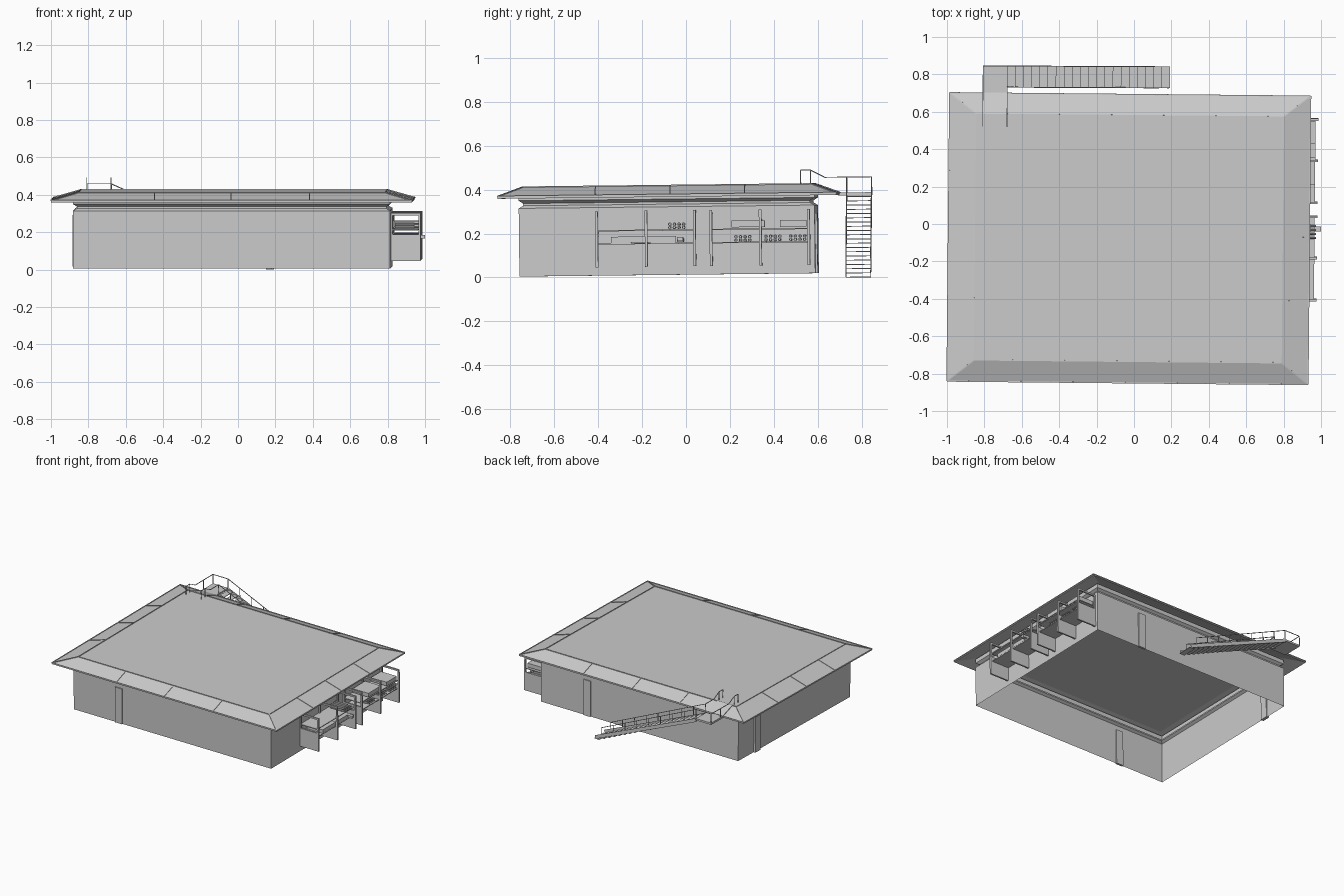
import bpy, bmesh, math
from mathutils import Matrix, Vector

if "Cube" in bpy.data.objects:
    bpy.data.objects.remove(bpy.data.objects["Cube"])

# The whole building leans and turns very slightly about its centre
C = Vector((-0.0275, -0.075, 0))
T = (Matrix.Translation(C) @ Matrix.Rotation(math.radians(-0.55), 4, 'Z')
     @ Matrix.Rotation(math.radians(0.65), 4, 'X') @ Matrix.Translation(-C))


def finish(name, bm):
    bm.transform(T)
    me = bpy.data.meshes.new(name)
    bm.to_mesh(me)
    bm.free()
    ob = bpy.data.objects.new(name, me)
    bpy.context.collection.objects.link(ob)
    return ob


def add_box(bm, x0, x1, y0, y1, z0, z1):
    m = (Matrix.Translation(((x0 + x1) / 2, (y0 + y1) / 2, (z0 + z1) / 2))
         @ Matrix.Diagonal((x1 - x0, y1 - y0, z1 - z0, 1)))
    bmesh.ops.create_cube(bm, size=1, matrix=m)


def add_bar(bm, a, b, w=0.004, h=None):
    """Straight square bar from a to b"""
    a, b = Vector(a), Vector(b)
    d = b - a
    m = (Matrix.Translation((a + b) / 2) @ d.to_track_quat('X', 'Z').to_matrix().to_4x4()
         @ Matrix.Diagonal((d.length, w, h or w, 1)))
    bmesh.ops.create_cube(bm, size=1, matrix=m)


def add_path(bm, pts, w=0.004):
    for a, b in zip(pts, pts[1:]):
        add_bar(bm, a, b, w)


def box(name, *dims):
    bm = bmesh.new()
    add_box(bm, *dims)
    return finish(name, bm)


def corners(rect, z):
    x0, x1, y0, y1 = rect
    return [Vector(p) for p in ((x0, y0, z), (x1, y0, z), (x1, y1, z), (x0, y1, z))]


def loft(name, rings, caps=False):
    """Skin a stack of rectangles (rect, z)"""
    bm = bmesh.new()
    vs = [[bm.verts.new(p) for p in corners(r, z)] for r, z in rings]
    for a, b in zip(vs, vs[1:]):
        for i in range(4):
            j = (i + 1) % 4
            bm.faces.new((a[i], a[j], b[j], b[i]))
    if caps:
        bm.faces.new(vs[0][::-1])
        bm.faces.new(vs[-1])
    return finish(name, bm)


def inset(r, d):
    return (r[0] + d, r[1] - d, r[2] + d, r[3] - d)


# Open-bottomed walls with a grooved cornice
WALL = (-0.875, 0.82, -0.75, 0.597)
loft("walls", [(inset(WALL, d), z) for d, z in
               ((0, .012), (0, .322), (.02, .334), (.02, .344), (0, .357), (0, .388))])

# Roof with sloping overhang
EAVE = (-0.9925, 0.9375, -0.845, 0.697)
FLAT = (-0.847, 0.793, -0.73, 0.585)
loft("roof", [(FLAT, .405), (EAVE, .367), (EAVE, .376), (FLAT, .418)], caps=True)

# Ribs, hips and edge trim of the overhang
bm = bmesh.new()
eave, flat = corners(EAVE, .377), corners(FLAT, .419)
for i in range(4):
    j = (i + 1) % 4
    add_bar(bm, eave[i], flat[i], .006)
    add_bar(bm, flat[i], flat[j], .006)
    add_bar(bm, eave[i], eave[j], .006)
for x in (-.44, -.03, .39):
    for e, f in ((EAVE[2], FLAT[2]), (EAVE[3], FLAT[3])):
        add_bar(bm, (x, e, .377), (x, f, .419), .005)
for y in (-.4, -.06, .28):
    for e, f in ((EAVE[0], FLAT[0]), (EAVE[1], FLAT[1])):
        add_bar(bm, (e, y, .377), (f, y, .419), .005)
finish("roof_trim", bm)

# Doors on the front, back and left walls
box("front_door", -.515, -.455, -.758, -.742, .012, .285)
box("back_door", .39, .45, .589, .605, .012, .285)
box("left_door", -.89, -.867, .35, .41, .012, .285)

# Rack frames: solid lower panel, open upper frame
bm = bmesh.new()
for y in (-.395, -.17, .05, .125, .35, .57):
    a, b = y - .006, y + .006
    add_box(bm, .82, .968, a, b, .05, .19)
    add_box(bm, .968, .98, a, b, .05, .305)
    add_box(bm, .82, .968, a, b, .293, .305)
    add_box(bm, .82, .83, a, b, .19, .293)
finish("rack_frames", bm)

# Shelves across the two bays
bm = bmesh.new()
for y0, y1 in ((-.395, .05), (.125, .57)):
    for z in (.153, .213):
        add_box(bm, .82, .965, y0, y1, z, z + .006)
finish("rack_shelves", bm)

# Crates on the shelves
bm = bmesh.new()
for y0, y1, z0, z1 in ((-.33, -.035, .16, .188), (-.03, 0, .16, .184),
                       (.22, .37, .225, .255), (.44, .56, .225, .255)):
    add_box(bm, .83, .965, y0, y1, z0, z1)
add_box(bm, .965, 1.0, -.028, -.002, .165, .184)
finish("rack_crates", bm)

# Small stacked canisters lying on the shelves
bm = bmesh.new()
for y0, z0, x1 in ((-.062, .227, .972), (.238, .167, .96), (.375, .167, .96), (.488, .167, .96)):
    for i in range(4):
        for k in range(2):
            for xa, xb, r in ((.84, x1 - .03, .008), (x1 - .03, x1, .005)):
                m = (Matrix.Translation(((xa + xb) / 2, y0 + i * .021, z0 + k * .015))
                     @ Matrix.Rotation(math.pi / 2, 4, 'Y'))
                bmesh.ops.create_cone(bm, cap_ends=True, segments=10, radius1=r,
                                      radius2=r, depth=xb - xa, matrix=m)
finish("rack_canisters", bm)

# Back stair: landing, ramp onto the roof, stringers and treads
SX0, SX1, SY0, SY1, TOP, LOW = -.685, .185, .73, .843, .378, -.008
bm = bmesh.new()
add_box(bm, -.815, SX0, .69, SY1, TOP - .014, TOP)
add_bar(bm, (-.75, .70, TOP), (-.75, .585, .42), .13, .006)
finish("stair_landing", bm)

bm = bmesh.new()
N = 20
run, rise = (SX1 - SX0) / N, (TOP - LOW) / N
for i in range(N):
    x, z = SX0 + i * run, TOP - i * rise
    add_box(bm, x, x + run, SY0, SY1, z - rise - .002, z - rise + .002 if i else TOP - rise + .002)
finish("stair_treads", bm)

bm = bmesh.new()
for y in (SY0, SY1):
    add_bar(bm, (SX0, y, TOP - .012), (SX1 - .01, y, LOW + .012), .004, .026)
finish("stair_stringers", bm)

# Handrails with posts
RH = .07
bm = bmesh.new()
for y in (SY0, SY1):
    n = 8
    pts = [(SX0 + (SX1 - .06 - SX0) * i / n, y) for i in range(n + 1)]
    line = [(x, y, TOP - (x - SX0) / run * rise) for x, y in pts]
    for p in line:
        add_bar(bm, p, (p[0], p[1], p[2] + RH), .0035)
    add_bar(bm, (line[0][0], y, TOP + RH), (line[-1][0], y, line[-1][2] + RH), .004)
finish("stair_handrails", bm)

bm = bmesh.new()
for x, yend in ((-.815, SY1), (SX0, SY0)):
    add_path(bm, [(x, .52, .415), (x, .52, .482), (x, .565, .482), (x, .63, TOP + RH), (x, yend, TOP + RH)])
    add_bar(bm, (x, .565, .415), (x, .565, .482))
    for y in (SY0, yend):
        add_bar(bm, (x, y, TOP - .014), (x, y, TOP + RH))
add_bar(bm, (-.815, SY1, TOP + RH), (SX0, SY1, TOP + RH))
finish("landing_handrails", bm)
